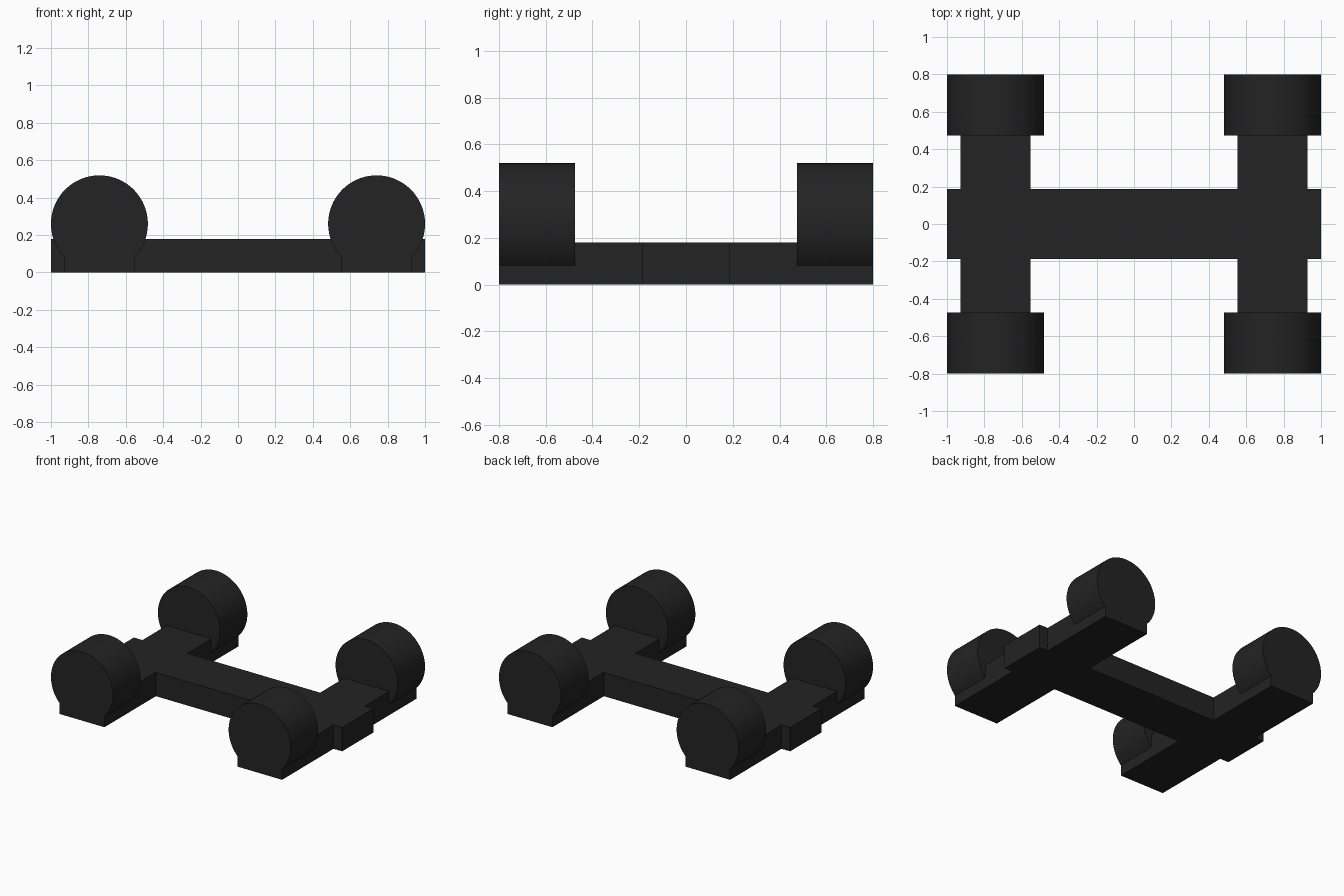
import bpy, bmesh, math
from mathutils import Vector

if "Cube" in bpy.data.objects:
    bpy.data.objects.remove(bpy.data.objects["Cube"])

black = bpy.data.materials.new("matte_black")
black.diffuse_color = (0.017, 0.017, 0.017, 1)
black.use_nodes = True
black.node_tree.nodes["Principled BSDF"].inputs["Base Color"].default_value = black.diffuse_color

WX, R, WZ = 0.741, 0.259, 0.26      # wheel centre, radius, height
HALF, TOP = 0.187, 0.18             # half width and height of the beams
Y_IN, Y_OUT = 0.474, 0.8            # inner and outer wheel face


def extrude(name, outline, direction):
    """Closed prism from a flat outline."""
    bm = bmesh.new()
    face = bm.faces.new([bm.verts.new(p) for p in outline])
    new = bmesh.ops.extrude_face_region(bm, geom=[face])["geom"]
    bmesh.ops.translate(bm, vec=Vector(direction),
                        verts=[v for v in new if isinstance(v, bmesh.types.BMVert)])
    bmesh.ops.recalc_face_normals(bm, faces=bm.faces)
    mesh = bpy.data.meshes.new(name)
    bm.to_mesh(mesh)
    bm.free()
    mesh.materials.append(black)
    ob = bpy.data.objects.new(name, mesh)
    bpy.context.collection.objects.link(ob)
    return ob


# H-shaped chassis: long beam with two cross axles and short end stubs
quarter = [(1, 0), (1, HALF), (WX + HALF, HALF), (WX + HALF, Y_IN),
           (WX - HALF, Y_IN), (WX - HALF, HALF)]
right = [(x, -y) for x, y in reversed(quarter[1:])] + quarter[1:]
left = [(-x, -y) for x, y in right]
extrude("chassis", [(x, y, 0) for x, y in right + left], (0, 0, TOP))

# Wheels: round above, merging into the square axle end below
a = math.acos(HALF / R)
N = 64
arc = [(R * math.cos(t), WZ + R * math.sin(t))
       for t in (-a + (math.pi + 2 * a) * i / N for i in range(N + 1))]
profile = [(HALF, 0)] + arc + [(-HALF, 0)]
for sx, side in ((-1, "left"), (1, "right")):
    for y, end in ((-Y_OUT, "front"), (Y_IN, "back")):
        wheel = extrude(f"{end}_{side}_wheel",
                        [(sx * WX + x, y, z) for x, z in profile],
                        (0, Y_OUT - Y_IN, 0))
        bpy.ops.object.select_all(action="DESELECT")
        wheel.select_set(True)
        bpy.context.view_layer.objects.active = wheel
        bpy.ops.object.shade_smooth_by_angle(angle=math.radians(30))
